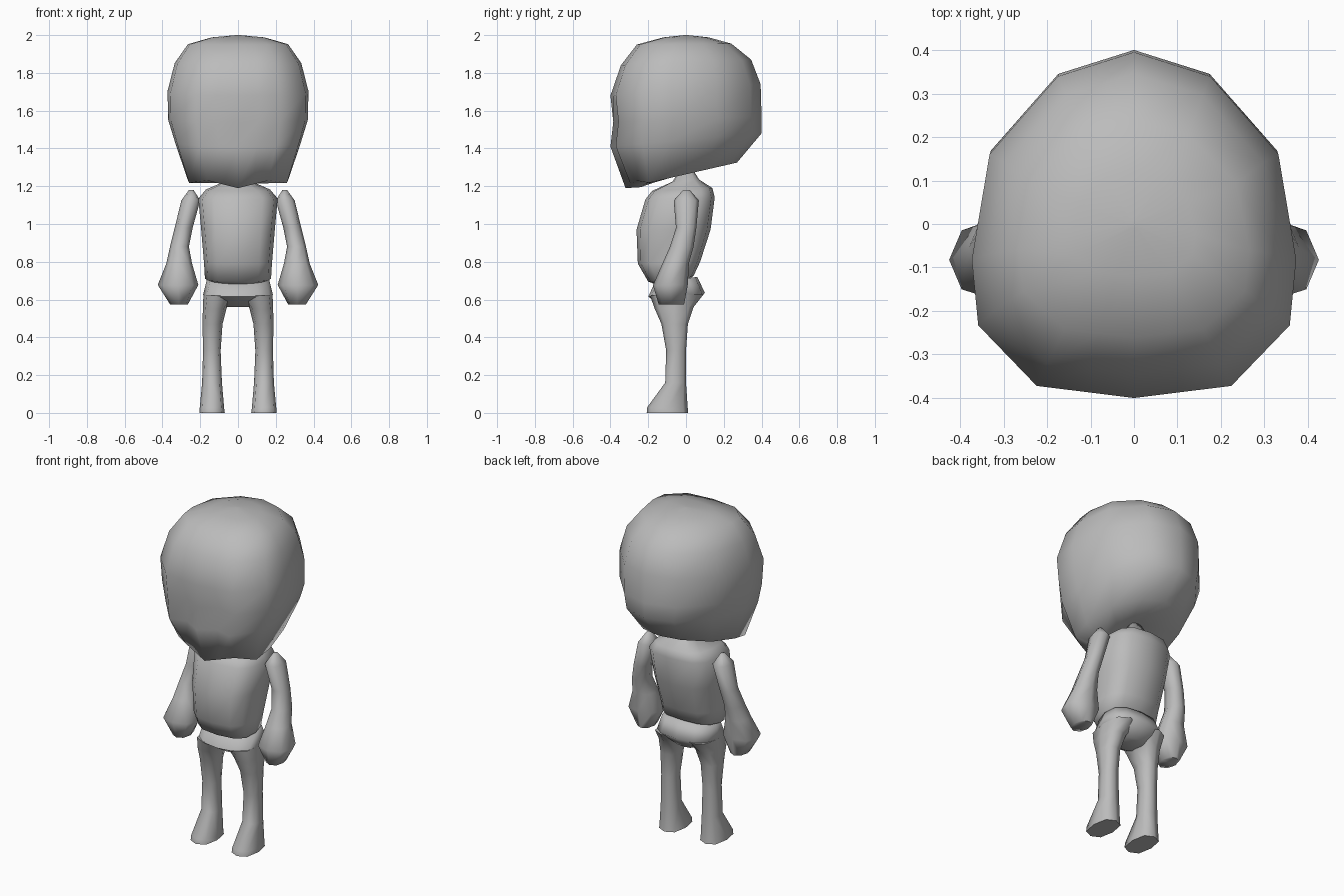
import bpy, bmesh, math

skin = bpy.data.materials.new("plain grey")
skin.diffuse_color = (0.5, 0.5, 0.5, 1)


def oval(n, power=1.0):
    """Unit cross-section; power below 1 makes it boxier."""
    pts = []
    for i in range(n):
        a = 2 * math.pi * i / n - math.pi / 2
        c, s = math.cos(a), math.sin(a)
        pts.append((math.copysign(abs(c) ** power, c) if abs(c) > 1e-6 else 0,
                    math.copysign(abs(s) ** power, s) if abs(s) > 1e-6 else 0))
    return pts


def loft(name, section, rings, mirror=False, tweak=None, angle=60):
    """Skin rings given as (x0, x1, y_front, y_back, z_front, z_back)."""
    bm = bmesh.new()
    loops = []
    for x0, x1, yf, yb, zf, zb in rings:
        loops.append([bm.verts.new(((x0 + x1) / 2 + u * (x1 - x0) / 2,
                                    (yf + yb) / 2 + v * (yb - yf) / 2,
                                    (zf + zb) / 2 + v * (zb - zf) / 2)) for u, v in section])
    n = len(section)
    for a, b in zip(loops, loops[1:]):
        for i in range(n):
            j = (i + 1) % n
            bm.faces.new((a[i], a[j], b[j], b[i]))
    bm.faces.new(loops[0][::-1])
    bm.faces.new(loops[-1])
    if tweak:
        for v in bm.verts:
            tweak(v.co)
    bmesh.ops.recalc_face_normals(bm, faces=bm.faces)
    me = bpy.data.meshes.new(name)
    bm.to_mesh(me)
    bm.free()
    me.materials.append(skin)
    ob = bpy.data.objects.new(name, me)
    bpy.context.collection.objects.link(ob)
    if mirror:
        ob.modifiers.new("mirror", 'MIRROR').use_clip = False
    bpy.ops.object.select_all(action='DESELECT')
    ob.select_set(True)
    bpy.context.view_layer.objects.active = ob
    bpy.ops.object.shade_smooth_by_angle(angle=math.radians(angle))
    return ob


# Head: egg outline, flat-ish face, with recessed eyes and a pointed chin
half = [(.3, -.965), (.6, -.93), (.96, -.58), (1, -.2), (.89, .41), (.47, .86)]
head_section = [(0, -1)] + half + [(0, 1)] + [(-u, v) for u, v in half[::-1]]


def face(co):
    x = abs(co.x)
    if 1.35 < co.z < 1.62 and co.y < -.3 and .05 < x < .2:
        co.y += .045
    if co.z < 1.26 and co.y < -.2:
        co.z += .22 * x
        co.y += .2 * x


loft("head", head_section, [
    (-.11, .11, -.24, .06, 1.195, 1.30),
    (-.27, .27, -.32, .27, 1.19, 1.325),
    (-.335, .335, -.40, .40, 1.41, 1.48),
    (-.37, .37, -.385, .40, 1.54, 1.57),
    (-.373, .373, -.40, .395, 1.68, 1.74),
    (-.335, .335, -.345, .345, 1.84, 1.87),
    (-.265, .265, -.26, .24, 1.95, 1.955),
    (-.14, .14, -.12, .12, 1.988, 1.988),
    (-.01, .01, -.01, .01, 2.0, 2.0)], tweak=face, angle=75)

# Torso with short neck
loft("torso", oval(12, .7), [
    (-.11, .11, -.16, .0, .68, .70),
    (-.175, .175, -.20, .04, .695, .725),
    (-.18, .18, -.255, .075, .79, .80),
    (-.195, .195, -.262, .13, .97, .97),
    (-.21, .21, -.215, .152, 1.13, 1.14),
    (-.17, .17, -.18, .14, 1.175, 1.19),
    (-.06, .06, -.07, .07, 1.225, 1.235),
    (-.035, .035, -.035, .035, 1.29, 1.29)], angle=75)

# Arms with mitten hands
loft("arms", oval(8, .9), [
    (.265, .36, -.145, -.01, .575, .575),
    (.21, .425, -.175, .01, .675, .68),
    (.243, .38, -.125, .015, .79, .79),
    (.26, .36, -.085, .04, .88, .88),
    (.24, .335, -.053, .055, .98, .98),
    (.20, .30, -.065, .068, 1.125, 1.125),
    (.235, .26, -.015, .02, 1.18, 1.18)], mirror=True, angle=75)

# Pelvis
loft("pelvis", oval(12, .75), [
    (-.07, .07, -.11, .03, .56, .56),
    (-.185, .185, -.20, .10, .615, .635),
    (-.165, .165, -.165, .06, .69, .72)], angle=75)

# Legs flaring into feet
loft("legs", oval(8, .75), [
    (.07, .205, -.208, .012, 0, 0),
    (.073, .203, -.205, .01, .03, .015),
    (.085, .19, -.11, .0, .16, .16),
    (.092, .185, -.105, .0, .33, .33),
    (.082, .188, -.13, .01, .47, .47),
    (.06, .186, -.165, .04, .55, .56),
    (.02, .183, -.19, .095, .62, .63)], mirror=True)
